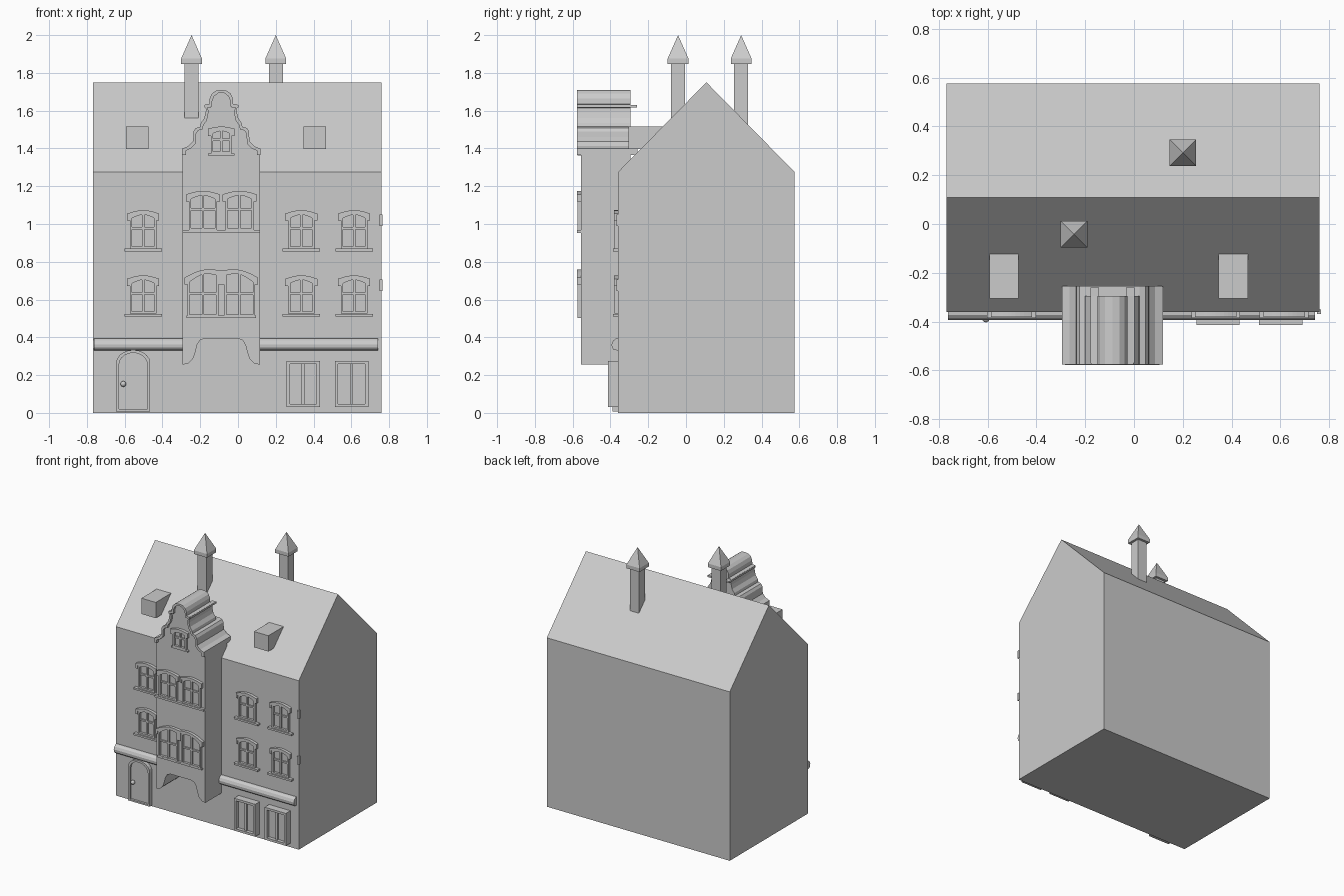
import bpy, bmesh, math

if "Cube" in bpy.data.objects:
    bpy.data.objects.remove(bpy.data.objects["Cube"])

stone = bpy.data.materials.new("light grey stone")
stone.diffuse_color = (0.6, 0.6, 0.6, 1)
stone.use_nodes = True
stone.node_tree.nodes["Principled BSDF"].inputs["Base Color"].default_value = stone.diffuse_color


def finish(name, bm):
    bmesh.ops.recalc_face_normals(bm, faces=bm.faces)
    me = bpy.data.meshes.new(name)
    bm.to_mesh(me)
    bm.free()
    me.materials.append(stone)
    ob = bpy.data.objects.new(name, me)
    bpy.context.collection.objects.link(ob)
    return ob


def prism(name, pts, a, b, axis='y'):
    """Extrude a profile along y (points x,z) or along x (points y,z)."""
    bm = bmesh.new()
    place = (lambda p, d: (p[0], d, p[1])) if axis == 'y' else (lambda p, d: (d, p[0], p[1]))
    A = [bm.verts.new(place(p, a)) for p in pts]
    B = [bm.verts.new(place(p, b)) for p in pts]
    n = len(pts)
    bm.faces.new(A)
    bm.faces.new(B[::-1])
    for i in range(n):
        j = (i + 1) % n
        bm.faces.new((A[i], B[i], B[j], A[j]))
    return finish(name, bm)


def box(name, x0, x1, y0, y1, z0, z1):
    return prism(name, [(x0, z0), (x1, z0), (x1, z1), (x0, z1)], y0, y1)


def band(name, outer, inner, a, b, closed=True):
    """Solid strip between two matching outlines."""
    bm = bmesh.new()
    L = [[bm.verts.new((p[0], y, p[1])) for p in pts]
         for pts, y in ((outer, a), (outer, b), (inner, b), (inner, a))]
    n = len(outer)
    for i in range(n if closed else n - 1):
        j = (i + 1) % n
        for k in range(4):
            m = (k + 1) % 4
            bm.faces.new((L[k][i], L[m][i], L[m][j], L[k][j]))
    if not closed:
        bm.faces.new([l[0] for l in L])
        bm.faces.new([l[-1] for l in L])
    return finish(name, bm)


def top_curve(cx, hw, z, rise, skew=0, n=10):
    pts = []
    for i in range(n + 1):
        t = i / n
        s = t if skew >= 0 else 1 - t
        pts.append((cx - hw + 2 * hw * t, z + rise * math.sin(math.pi * t) + abs(skew) * s))
    return pts


def window(name, cx, hw, z0, z1, wall, rise=0.018, skew=0, hood=True, out=0.022):
    """Arched frame, hood, glazing bars; z1 is the springing of the hood."""
    o = [(cx - hw, z0)] + top_curve(cx, hw, z1, rise, skew) + [(cx + hw, z0)]
    f = 0.012
    i = [(cx - hw + f, z0 + f)] + top_curve(cx, hw - f, z1 - f, rise, skew) + [(cx + hw - f, z0 + f)]
    band(name + " frame", o, i, wall - out * 0.8, wall + 0.01)
    if hood:
        h1 = top_curve(cx, hw + 0.015, z1 + 0.012, rise, skew)
        h0 = top_curve(cx, hw, z1, rise, skew)
        h1 = [(h1[0][0], z1 - 0.025)] + h1 + [(h1[-1][0], z1 - 0.025)]
        h0 = [(h0[0][0], z1 - 0.025)] + h0 + [(h0[-1][0], z1 - 0.025)]
        band(name + " hood", h1, h0, wall - out, wall + 0.01, closed=False)
    zm = z0 + (z1 - z0) * 0.62
    box(name + " mullion", cx - 0.006, cx + 0.006, wall - 0.012, wall + 0.01, z0, z1 + rise * 0.7 + abs(skew) * 0.4)
    box(name + " transom", cx - hw + f / 2, cx + hw - f / 2, wall - 0.011, wall + 0.01, zm - 0.006, zm + 0.006)


# main house with saddle roof
WALL = -0.36
prism("house body", [(WALL, 0), (0.575, 0), (0.575, 1.275), (0.108, 1.75), (WALL, 1.275)],
      -0.768, 0.76, axis='x')

# stepped curved gable, half outline (offset from centre, height)
C = -0.0885
half = [(0.204, 1.40), (0.175, 1.412), (0.15, 1.437), (0.148, 1.46), (0.147, 1.49), (0.135, 1.508),
        (0.112, 1.515), (0.108, 1.535), (0.09, 1.56), (0.083, 1.59), (0.08, 1.615), (0.087, 1.617),
        (0.087, 1.632), (0.062, 1.636), (0.061, 1.665), (0.05, 1.69), (0.03, 1.705), (0, 1.71)]


def both(h):
    return [(C - u, z) for u, z in h] + [(C + u, z) for u, z in h[-2::-1]]


# projecting bay with arched underside
arch = [(0.204, 0.255), (0.175, 0.262), (0.15, 0.285), (0.138, 0.32), (0.128, 0.36), (0.112, 0.385), (0.085, 0.395)]
FRONT = -0.556
under = [(C + u, z) for u, z in arch] + [(C - u, z) for u, z in arch[::-1]]
prism("bay and gable", both(half) + under, FRONT, -0.295)
low = half[:7]
prism("gable shoulders", both(low + [(0, 1.515)]), -0.30, -0.255)
inner = [(max(u - 0.013, 0), z - 0.013) for u, z in half]
band("gable trim", both(half), both(inner), -0.576, FRONT + 0.01, closed=False)
for s in (-1, 1):
    a, b = sorted((C + s * 0.207, C + s * 0.188))
    box("gable corbel", a, b, -0.576, FRONT + 0.3, 1.365, 1.40)
    a, b = sorted((C + s * 0.09, C + s * 0.055))
    box("gable upper ledge", a, b, -0.57, -0.26, 1.618, 1.631)

# bay windows
for s, sx in ((-1, "left"), (1, "right")):
    cx = C + s * 0.097
    window("bay upper window " + sx, cx, 0.075, 0.968, 1.145, FRONT)
    window("bay lower window " + sx, cx, 0.082, 0.51, 0.705, FRONT, rise=0.022, skew=-s * 0.036)
box("bay upper sill", C - 0.204, C + 0.204, -0.576, FRONT + 0.01, 0.952, 0.967)
box("bay lower sill", C - 0.185, C + 0.185, -0.574, FRONT + 0.01, 0.503, 0.515)
window("gable window", C, 0.055, 1.372, 1.492, FRONT, rise=0.012)
box("gable sill", C - 0.07, C + 0.07, -0.574, FRONT + 0.01, 1.362, 1.373)

# wall windows, two storeys
for zb in (0.855, 0.51):
    for cx in (-0.502, 0.335, 0.615):
        window("wall window", cx, 0.07, zb + 0.015, zb + 0.188, WALL)
        box("wall sill", cx - 0.1, cx + 0.1, WALL - 0.026, WALL + 0.01, zb, zb + 0.014)
    box("corner end block", 0.75, 0.766, WALL - 0.008, WALL + 0.01, zb + 0.135, zb + 0.195)

# rounded cornice either side of the bay
cornice = [(WALL + 0.01, 0.33), (-0.382, 0.333), (-0.392, 0.345), (-0.394, 0.363), (-0.386, 0.382),
           (-0.372, 0.393), (WALL + 0.01, 0.395)]
for x0, x1 in ((-0.762, C - 0.2), (C + 0.2, 0.742)):
    prism("cornice", cornice, x0, x1, axis='x')

# ground floor shop windows
for x0, x1 in ((0.257, 0.433), (0.513, 0.69)):
    o = [(x0, 0.03), (x1, 0.03), (x1, 0.275), (x0, 0.275)]
    f = 0.017
    i = [(x0 + f, 0.03 + f), (x1 - f, 0.03 + f), (x1 - f, 0.275 - f), (x0 + f, 0.275 - f)]
    band("ground window frame", o, i, -0.414, WALL + 0.01)
    box("ground window panel", x0 + 0.01, x1 - 0.01, -0.388, WALL + 0.01, 0.04, 0.265)
    m = (x0 + x1) / 2
    box("ground window mullion", m - 0.008, m + 0.008, -0.402, WALL + 0.01, 0.04, 0.265)

# arched door with knob
D = -0.555


def door_shape(hw, z0, spring, top):
    pts = [(D - hw, z0)]
    for k in range(11):
        a = math.pi * (1 - k / 10)
        pts.append((D + hw * math.cos(a), spring + (top - spring) * math.sin(a)))
    return pts + [(D + hw, z0)]


band("door frame", door_shape(0.09, 0.008, 0.265, 0.333), door_shape(0.075, 0.02, 0.255, 0.318),
     -0.39, WALL + 0.01)
prism("door leaf", door_shape(0.08, 0.012, 0.26, 0.325), -0.374, WALL + 0.01)
bm = bmesh.new()
bmesh.ops.create_uvsphere(bm, u_segments=16, v_segments=10, radius=0.015)
bmesh.ops.translate(bm, verts=bm.verts, vec=(-0.607, -0.388, 0.153))
knob = finish("door knob", bm)
for p in knob.data.polygons:
    p.use_smooth = True

# roof dormers
for cx in (-0.533, 0.407):
    box("dormer", cx - 0.06, cx + 0.06, -0.305, -0.115, 1.396, 1.515)

# chimneys with pyramid caps
for cx, cy, zb in ((-0.246, -0.042, 1.5), (0.2, 0.292, 1.5)):
    box("chimney shaft", cx - 0.037, cx + 0.037, cy - 0.037, cy + 0.037, zb, 1.86)
    box("chimney collar", cx - 0.055, cx + 0.055, cy - 0.055, cy + 0.055, 1.848, 1.876)
    bm = bmesh.new()
    base = [bm.verts.new((cx + sx * 0.055, cy + sy * 0.055, 1.876))
            for sx, sy in ((-1, -1), (1, -1), (1, 1), (-1, 1))]
    tip = bm.verts.new((cx, cy, 2.0))
    bm.faces.new(base)
    for k in range(4):
        bm.faces.new((base[k], base[(k + 1) % 4], tip))
    finish("chimney cap", bm)
